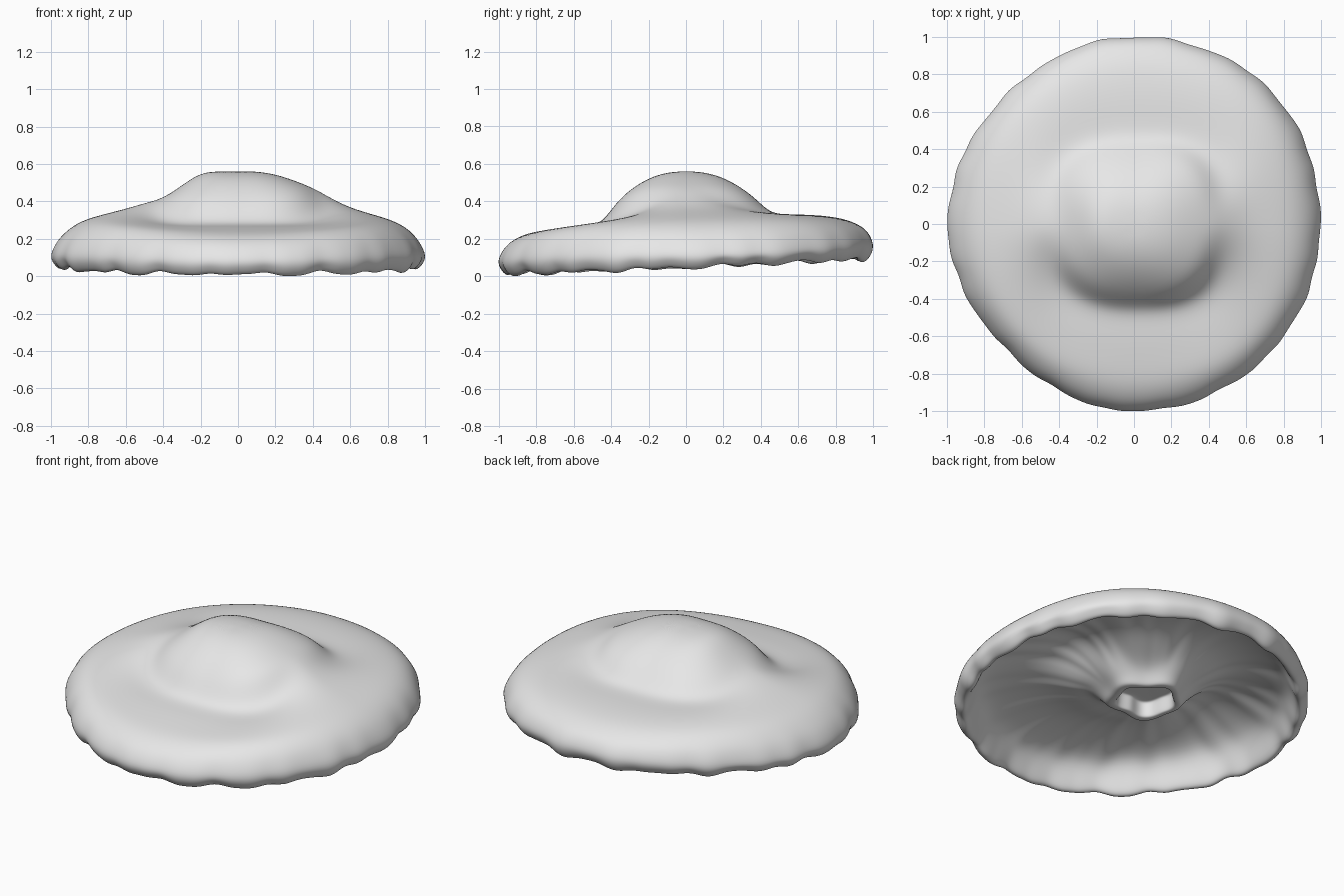
import bpy, bmesh
from math import sin, cos, tau

cube = bpy.data.objects.get("Cube")
if cube:
    bpy.data.objects.remove(cube, do_unlink=True)

SEGMENTS = 120

# Upper surface: heights at shared radii, toward each of four sides
RADII = [.1, .2, .3, .38, .44, .5, .6, .72, .84, .92, .97, 1.005]
LEFT = [.56, .545, .512, .48, .45, .415, .365, .33, .295, .245, .185, .11]
BACK = [.555, .527, .468, .4, .347, .33, .33, .325, .308, .275, .24, .17]
RIGHT = [.56, .555, .485, .43, .405, .39, .36, .33, .297, .24, .185, .11]
FRONT = [.555, .525, .46, .38, .295, .27, .265, .25, .232, .195, .15, .08]
# How narrow the side ridges are at each radius
NARROW = [2, 2, 2, 2, 5, 7, 5, 3, 2, 2, 2, 2]
# Outline radius every eighth of a turn
OUTLINE = [1, 1.025, 1.005, .975, 1, .96, 1.005, 1.005]


def outline(a):
    t = a / tau * 8
    i = int(t)
    f = t - i
    f = f * f * (3 - 2 * f)
    return OUTLINE[i % 8] * (1 - f) + OUTLINE[(i + 1) % 8] * f


def top_height(i, a):
    side_x = LEFT[i] if cos(a) > 0 else RIGHT[i]
    side_y = BACK[i] if sin(a) > 0 else FRONT[i]
    ridge = abs(cos(a)) ** NARROW[i]
    return side_x * ridge + side_y * (1 - ridge)


def ripple(a):
    """Irregular folds around the edge, between about -1 and 1."""
    return (.45 * sin(23 * a + 2 * sin(2 * a)) + .35 * sin(14 * a + 1)
            + .2 * sin(37 * a + 3 * cos(a)))


def upper_side(a):
    """Crown to rim; the dome's footprint widens on the diagonals."""
    R, w = outline(a), ripple(a)
    pts = []
    for i, r in enumerate(RADII):
        edge = max(0, (r - .8) / .2) ** 3
        widen = 1 + .5 * sin(2 * a) ** 2 * r * max(0, 1 - r) ** 1.2
        z = top_height(i, a) - .004 * w * edge
        pts.append((r * R * widen + .009 * w * edge, z))
    return pts


def under_side(a):
    """Rolled lip, pleated ceiling, then a short hollow stem."""
    R, w = outline(a), ripple(a)
    base = .052 + .035 * sin(a) + .012 * max(0, sin(a)) - .02 * w
    pts = [(.985 * R + .008 * w, base + .02), (.955 * R, base - .014),
           (.925 * R, base), (.905 * R, base + .05)]
    for i, r, k in ((8, .86, .7), (7, .73, .8), (6, .6, .83),
                    (5, .48, .8), (5, .37, .68)):
        pts.append((r * R, top_height(i, a) * k + .012 * w * r))
    stem = 1 + .07 * sin(5 * a) + .05 * cos(3 * a + 1)
    pts += [(.28 * stem, .18), (.23 * stem, .13), (.21 * stem, .1),
            (.195 * stem, .09), (.165 * stem, .09), (.155 * stem, .1),
            (.152 * stem, .16), (.148 * stem, .18), (.13 * stem, .185)]
    return pts


def under_point(r, a, z):
    """The stem sits a little off centre, toward the back right."""
    shift = max(0, 1 - r / .7)
    return r * cos(a) - .07 * shift, r * sin(a) + .055 * shift, z


# Cap body
bm = bmesh.new()
columns = []
for s in range(SEGMENTS):
    a = tau * s / SEGMENTS
    col = [bm.verts.new((r * cos(a), r * sin(a), z)) for r, z in upper_side(a)]
    col += [bm.verts.new(under_point(r, a, z)) for r, z in under_side(a)]
    columns.append(col)
crown = bm.verts.new((0, 0, .56))
roof = bm.verts.new(under_point(0, 0, .185))
for s, col in enumerate(columns):
    nxt = columns[(s + 1) % SEGMENTS]
    bm.faces.new((crown, col[0], nxt[0]))
    bm.faces.new((roof, nxt[-1], col[-1]))
    for j in range(len(col) - 1):
        bm.faces.new((col[j], col[j + 1], nxt[j + 1], nxt[j]))
bmesh.ops.recalc_face_normals(bm, faces=bm.faces)
for f in bm.faces:
    f.smooth = True
mesh = bpy.data.meshes.new("cap")
bm.to_mesh(mesh)
bm.free()
cap = bpy.data.objects.new("cap", mesh)
bpy.context.collection.objects.link(cap)

sub = cap.modifiers.new("Smooth surface", 'SUBSURF')
sub.levels = sub.render_levels = 2

# Pale grey surface
mat = bpy.data.materials.new("pale grey")
mat.use_nodes = True
grey = (.8, .8, .8, 1)
mat.diffuse_color = grey
mat.node_tree.nodes["Principled BSDF"].inputs["Base Color"].default_value = grey
mesh.materials.append(mat)
